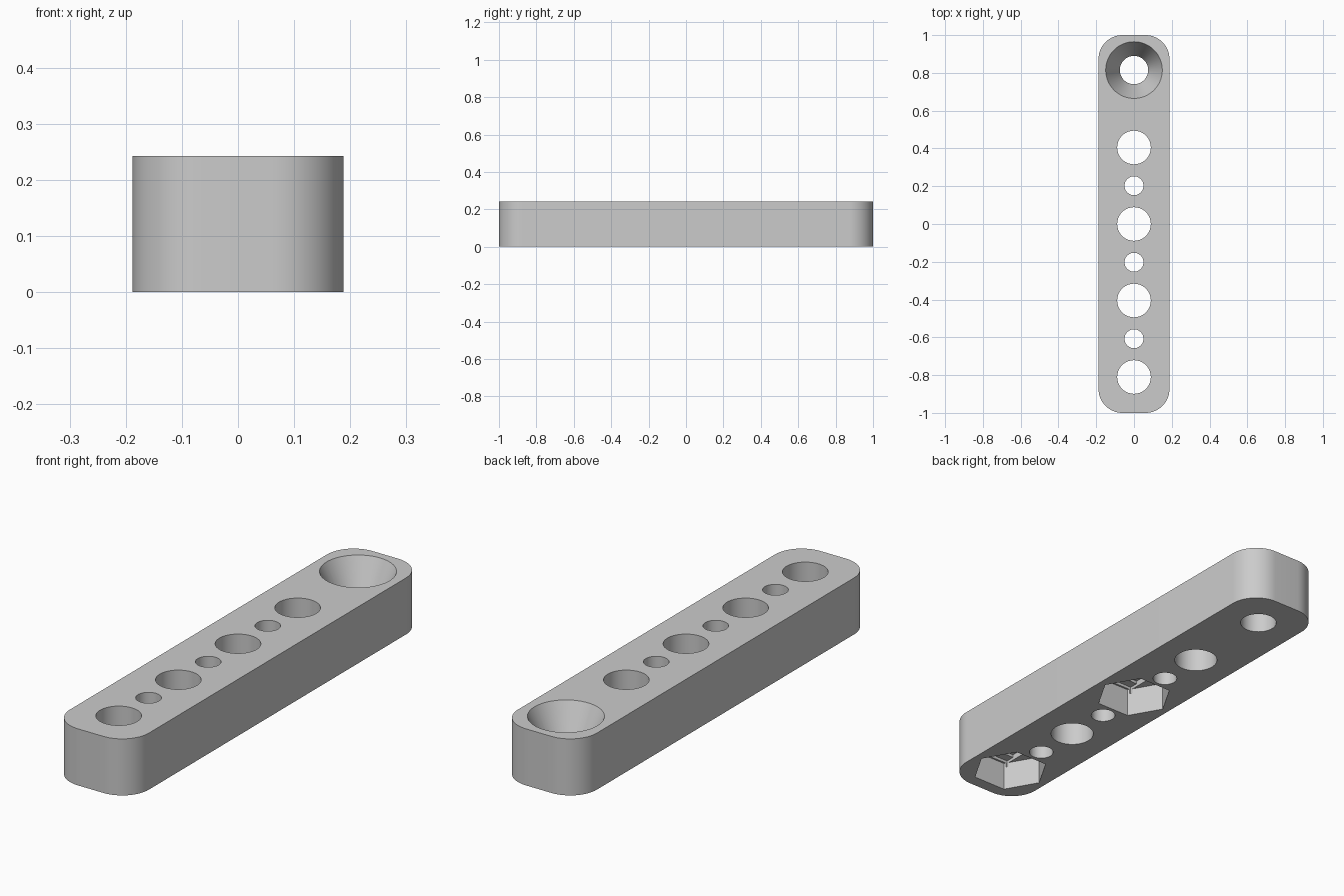
import bpy
import bmesh
from math import cos, sin, pi, radians

cube = bpy.data.objects.get("Cube")
if cube:
    bpy.data.objects.remove(cube, do_unlink=True)

HALF_W, HEIGHT, CORNER = 0.188, 0.243, 0.127
PITCH = 0.405
HOLE_R, PIN_R, SCREW_R, SINK_R = 0.089, 0.05, 0.075, 0.15
NUT_R, NUT_DEPTH, SINK_DEPTH, STEP = 0.158, 0.125, 0.16, 0.0125

grey = bpy.data.materials.new("plain grey")
grey.use_nodes = True
grey.diffuse_color = (0.6, 0.6, 0.6, 1)
grey.node_tree.nodes["Principled BSDF"].inputs["Base Color"].default_value = (0.6, 0.6, 0.6, 1)


def loft(name, rings):
    """Closed solid through a stack of rings with equal point counts."""
    bm = bmesh.new()
    loops = [[bm.verts.new(p) for p in ring] for ring in rings]
    for a, b in zip(loops, loops[1:]):
        for i in range(len(a)):
            j = (i + 1) % len(a)
            bm.faces.new((a[i], a[j], b[j], b[i]))
    bm.faces.new(loops[0][::-1])
    bm.faces.new(loops[-1])
    mesh = bpy.data.meshes.new(name)
    bm.to_mesh(mesh)
    bm.free()
    mesh.materials.append(grey)
    obj = bpy.data.objects.new(name, mesh)
    bpy.context.collection.objects.link(obj)
    return obj


def ring(y, z, r, sides=64):
    return [(r * cos(2 * pi * i / sides), y + r * sin(2 * pi * i / sides), z)
            for i in range(sides)]


def rectangle(y, z, hx, hy):
    return [(sx * hx, y + sy * hy, z) for sx, sy in ((-1, -1), (1, -1), (1, 1), (-1, 1))]


def rounded_outline(z, steps=16):
    pts = []
    for k, (sx, sy) in enumerate(((1, 1), (-1, 1), (-1, -1), (1, -1))):
        for i in range(steps + 1):
            a = (k + i / steps) * pi / 2
            pts.append((sx * (HALF_W - CORNER) + CORNER * cos(a),
                        sy * (1 - CORNER) + CORNER * sin(a), z))
    return pts


# Bar with rounded corners
bar = loft("connector_bar", [rounded_outline(0), rounded_outline(HEIGHT)])


def cut(rings):
    cutter = loft("cutter", rings)
    cutter.hide_render = True
    mod = bar.modifiers.new("cut", 'BOOLEAN')
    mod.operation, mod.solver, mod.object = 'DIFFERENCE', 'EXACT', cutter
    bpy.context.view_layer.objects.active = bar
    bpy.ops.object.modifier_apply(modifier=mod.name)
    bpy.data.objects.remove(cutter, do_unlink=True)


# Large through holes and the small pin holes between them
for k in (-2, -1, 0, 1):
    cut([ring(k * PITCH, -0.1, HOLE_R), ring(k * PITCH, HEIGHT + 0.1, HOLE_R)])
for k in (-1.5, -0.5, 0.5):
    cut([ring(k * PITCH, -0.1, PIN_R), ring(k * PITCH, HEIGHT + 0.1, PIN_R)])

# Countersunk screw hole at the back end
y = 2 * PITCH + 0.005
slope = (SINK_R - SCREW_R) / SINK_DEPTH
cut([ring(y, -0.1, SCREW_R), ring(y, HEIGHT - SINK_DEPTH, SCREW_R),
     ring(y, HEIGHT + 0.1, SINK_R + 0.1 * slope)])

# Hexagonal nut pockets underneath, with stepped roofs
for k in (-2, 0):
    y = k * PITCH
    cut([ring(y, -0.1, NUT_R, 6), ring(y, NUT_DEPTH, NUT_R, 6)])
    w = HOLE_R + 0.001
    flat = NUT_R * cos(pi / 6) - 0.008
    cut([rectangle(y, NUT_DEPTH - 0.02, w, flat), rectangle(y, NUT_DEPTH + STEP, w, flat)])
    cut([rectangle(y, NUT_DEPTH, w, w), rectangle(y, NUT_DEPTH + 2 * STEP, w, w)])

bpy.ops.object.select_all(action='DESELECT')
bar.select_set(True)
bpy.context.view_layer.objects.active = bar
bpy.ops.object.shade_smooth_by_angle(angle=radians(25))
